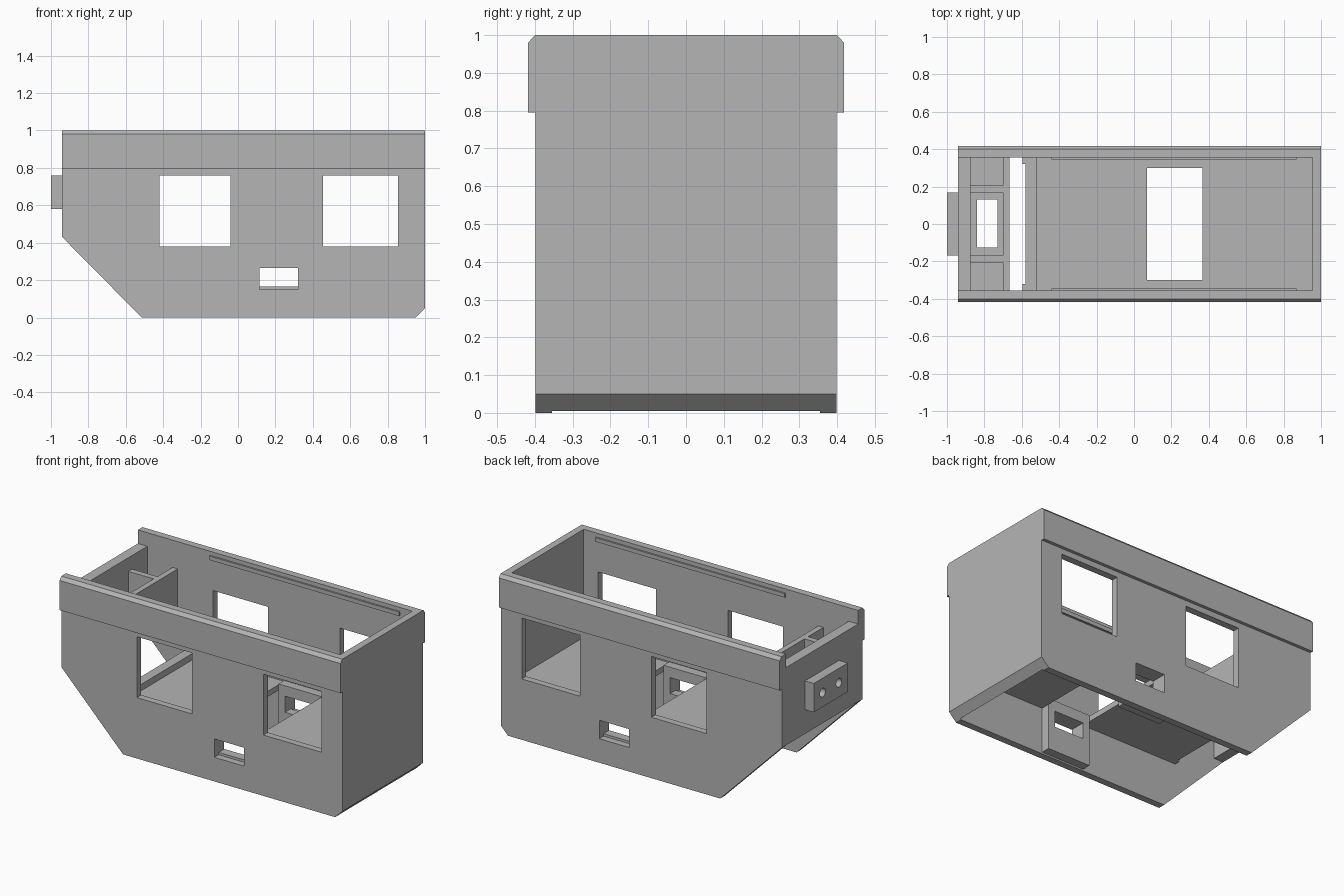
import bpy
import bmesh
from mathutils import Vector

cube = bpy.data.objects.get("Cube")
if cube:
    bpy.data.objects.remove(cube, do_unlink=True)

grey = bpy.data.materials.new("plain grey")
grey.use_nodes = True
COLOUR = (0.46, 0.46, 0.46, 1)
grey.diffuse_color = COLOUR
grey.node_tree.nodes["Principled BSDF"].inputs["Base Color"].default_value = COLOUR


def prism(name, points, direction):
    """Extrude a flat polygon of 3D points along a direction."""
    bm = bmesh.new()
    face = bm.faces.new([bm.verts.new(p) for p in points])
    ext = bmesh.ops.extrude_face_region(bm, geom=[face], use_keep_orig=True)
    verts = [g for g in ext["geom"] if isinstance(g, bmesh.types.BMVert)]
    bmesh.ops.translate(bm, verts=verts, vec=Vector(direction))
    bmesh.ops.recalc_face_normals(bm, faces=bm.faces)
    mesh = bpy.data.meshes.new(name)
    bm.to_mesh(mesh)
    bm.free()
    mesh.materials.append(grey)
    obj = bpy.data.objects.new(name, mesh)
    bpy.context.collection.objects.link(obj)
    return obj


def box(name, x, y, z):
    pts = [(x[0], y[0], z[0]), (x[1], y[0], z[0]), (x[1], y[1], z[0]), (x[0], y[1], z[0])]
    return prism(name, pts, (0, 0, z[1] - z[0]))


def cut(obj, cutter):
    """Subtract the cutter, then delete it."""
    mod = obj.modifiers.new("opening", "BOOLEAN")
    mod.operation = "DIFFERENCE"
    mod.solver = "EXACT"
    mod.object = cutter
    bpy.context.view_layer.objects.active = obj
    bpy.ops.object.modifier_apply(modifier=mod.name)
    bpy.data.objects.remove(cutter, do_unlink=True)


INNER, OUTER = 0.355, 0.398
BACK, FRONT = -0.94, 1.0
SPAN = (-INNER, INNER)
HATCH = (0.07, 0.365)

# Side walls with windows, slot, raised band and lid ridge
outline = [(BACK, 0.43), (-0.515, 0), (0.95, 0), (FRONT, 0.05), (FRONT, 1), (BACK, 1)]
band = [(OUTER - 0.01, 0.795), (0.418, 0.795), (0.418, 0.98), (0.4, 1), (OUTER - 0.01, 1)]
for side, label in ((1, "left"), (-1, "right")):
    wall = prism(label + "_wall", [(x, side * INNER, z) for x, z in outline],
                 (0, side * (OUTER - INNER), 0))
    for x in ((-0.42, -0.04), (0.455, 0.855)):
        cut(wall, box("window_cutter", x, (-0.6, 0.6), (0.38, 0.76)))
    cut(wall, box("slot_cutter", (0.115, 0.32), (-0.6, 0.6), (0.15, 0.265)))

    prism(label + "_band", [(BACK, side * y, z) for y, z in band], (FRONT - BACK, 0, 0))

    panel = box(label + "_slot_panel", HATCH, sorted((side * 0.3, side * INNER)), (0.01, 0.33))
    cut(panel, box("slot_cutter", (0.115, 0.32), (-0.6, 0.6), (0.165, 0.265)))

    box(label + "_lid_ridge", (-0.44, 0.87), sorted((side * 0.345, side * INNER)), (0.95, 0.975))
    box(label + "_floor_tab", (-0.595, -0.58), sorted((side * 0.32, side * INNER)), (0.29, 0.37))

    # Partitions either side of the rear pocket
    box(label + "_partition", (-0.875, -0.7), sorted((side * 0.168, side * 0.205)), (0.56, 0.83))

# Closed front end with bevelled lower edge
prism("front_end_wall", [(0.955, -INNER, 0.005), (FRONT, -INNER, 0.05),
                         (FRONT, -INNER, 1), (0.955, -INNER, 1)], (0, 2 * INNER, 0))

# Main floor with hatch and raised lip
floor = box("main_floor", (-0.58, 0.955), SPAN, (0.29, 0.325))
cut(floor, box("hatch_cutter", HATCH, (-0.3, 0.3), (0.2, 0.5)))
box("floor_lip", (-0.58, -0.52), SPAN, (0.29, 0.365))

# Rear compartment
end = box("rear_end_wall", (BACK, -0.875), SPAN, (0.43, 0.915))
cut(end, prism("slope_cutter", [(BACK - 0.1, -0.5, 0.531), (-0.8, -0.5, 0.288),
                                (BACK - 0.1, -0.5, 0.28)], (0, 1, 0)))
box("rear_cross_wall", (-0.7, -0.665), SPAN, (0.545, 0.83))
shelf = box("rear_shelf", (-0.875, -0.7), SPAN, (0.545, 0.58))
cut(shelf, box("shelf_cutter", (-0.84, -0.73), (-0.125, 0.13), (0.4, 0.7)))

# Mounting block with two round holes
block = box("rear_block", (-1, BACK), (-0.168, 0.168), (0.58, 0.76))
for y in (-0.08, 0.08):
    for part in (block, end):
        bpy.ops.mesh.primitive_cylinder_add(vertices=24, radius=0.027, depth=0.4,
                                            location=(-0.95, y, 0.67), rotation=(0, 1.5708, 0))
        cut(part, bpy.context.object)
